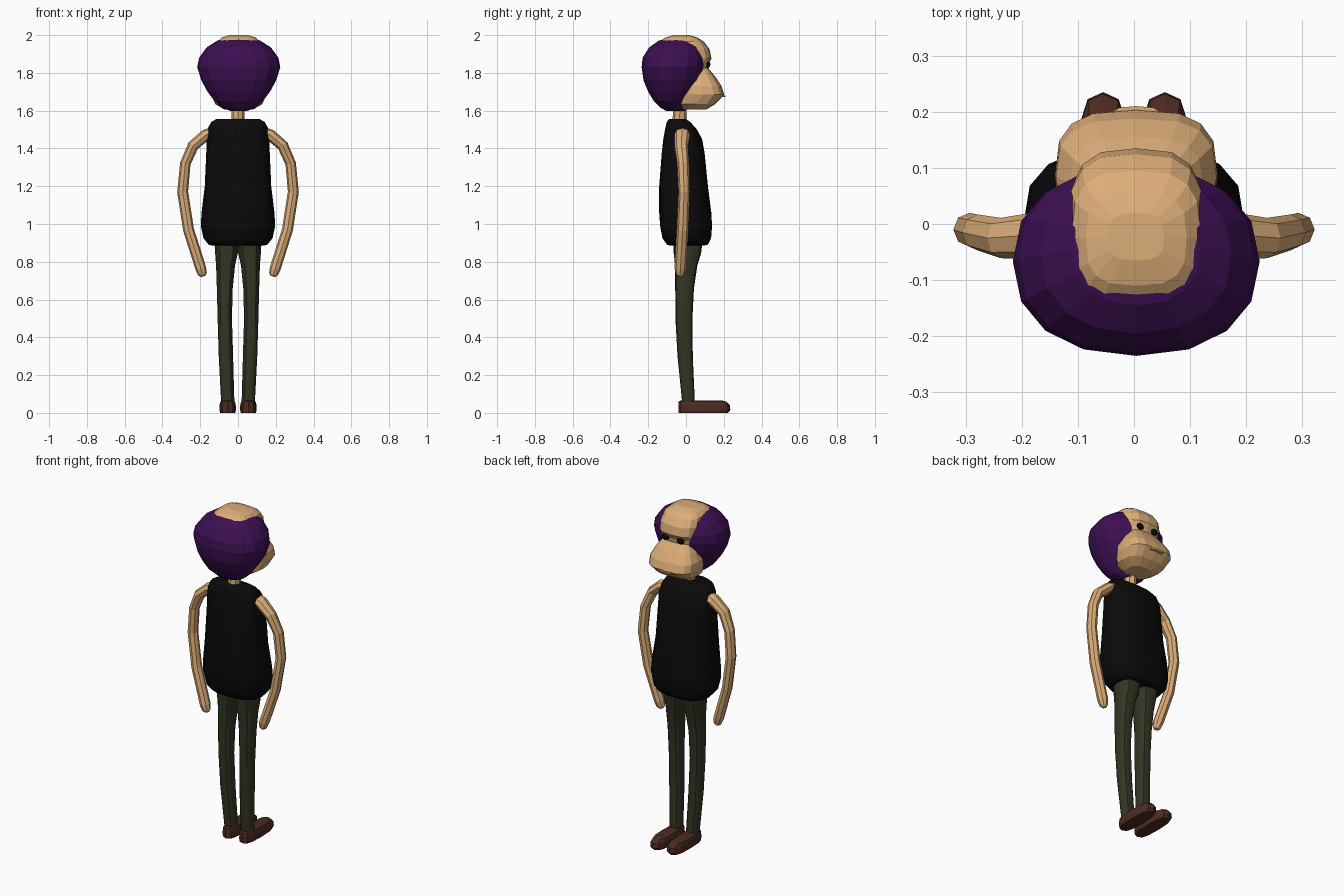
import bpy, bmesh, math
from mathutils import Vector


def material(name, rgb):
    m = bpy.data.materials.new(name)
    m.diffuse_color = (*rgb, 1)
    return m


SKIN = material("skin", (0.72, 0.42, 0.19))
HAIR = material("purple hair", (0.046, 0.005, 0.085))
BLACK = material("black", (0.003, 0.003, 0.003))
OLIVE = material("olive trousers", (0.034, 0.036, 0.017))
BROWN = material("brown leather", (0.075, 0.024, 0.016))


def skin_rings(name, rings, mat, smooth=None):
    """Join closed rings of points into a capped body."""
    bm = bmesh.new()
    loops = [[bm.verts.new(p) for p in ring] for ring in rings]
    n = len(loops[0])
    for a, b in zip(loops, loops[1:]):
        for i in range(n):
            j = (i + 1) % n
            bm.faces.new((a[i], a[j], b[j], b[i]))
    bm.faces.new(loops[0])
    bm.faces.new(loops[-1])
    bmesh.ops.recalc_face_normals(bm, faces=bm.faces)
    me = bpy.data.meshes.new(name)
    bm.to_mesh(me)
    bm.free()
    me.materials.append(mat)
    ob = bpy.data.objects.new(name, me)
    bpy.context.collection.objects.link(ob)
    if smooth:
        bpy.ops.object.select_all(action='DESELECT')
        ob.select_set(True)
        bpy.context.view_layer.objects.active = ob
        bpy.ops.object.shade_smooth_by_angle(angle=math.radians(smooth))
    return ob


def loft(name, levels, mat, n=16, e=2.0, smooth=None):
    """levels: (z, centre x, half width, back y, front y); e squares the section."""
    def power(v):
        return math.copysign(abs(v) ** (2 / e), v) if abs(v) > 1e-6 else 0.0
    rings = []
    for z, cx, w, y0, y1 in levels:
        ring = []
        for i in range(n):
            a = 2 * math.pi * i / n
            ring.append((cx + w * power(math.cos(a)),
                         (y0 + y1) / 2 + (y1 - y0) / 2 * power(math.sin(a)), z))
        rings.append(ring)
    return skin_rings(name, rings, mat, smooth)


# Head: hair mass, with the skull and muzzle pushing out through it
loft("hair", [(1.597, 0.004, 0.04, -0.10, 0.0), (1.615, 0.004, 0.085, -0.135, -0.005),
              (1.65, 0.004, 0.127, -0.17, 0.0), (1.70, 0.004, 0.165, -0.20, 0.045),
              (1.76, 0.004, 0.198, -0.225, 0.085), (1.83, 0.004, 0.22, -0.235, 0.102),
              (1.88, 0.004, 0.21, -0.23, 0.105), (1.935, 0.004, 0.17, -0.195, 0.085),
              (1.97, 0.004, 0.115, -0.145, 0.05), (1.98, 0.004, 0.08, -0.11, 0.02)],
     HAIR, n=16, e=2.25)
loft("skull", [(1.70, 0.004, 0.10, -0.10, 0.10), (1.80, 0.004, 0.11, -0.12, 0.11),
               (1.845, 0.004, 0.115, -0.13, 0.117), (1.875, 0.004, 0.12, -0.14, 0.135),
               (1.925, 0.004, 0.122, -0.15, 0.125), (1.965, 0.004, 0.115, -0.14, 0.095),
               (1.987, 0.004, 0.09, -0.11, 0.06), (2.0, 0.004, 0.05, -0.065, 0.02)],
     SKIN, n=16, e=3.0)
loft("muzzle", [(1.605, 0.004, 0.075, -0.02, 0.105), (1.635, 0.004, 0.125, -0.04, 0.155),
                (1.685, 0.004, 0.145, -0.03, 0.203), (1.73, 0.004, 0.143, -0.02, 0.188),
                (1.78, 0.004, 0.118, -0.01, 0.155), (1.825, 0.004, 0.085, 0.0, 0.118)],
     SKIN, n=16, e=3.0)
loft("lip", [(1.672, 0.004, 0.045, 0.15, 0.208), (1.681, 0.004, 0.045, 0.15, 0.210)],
     SKIN, n=12, e=3.5)

# Eyes
for side, s in (("left", -1), ("right", 1)):
    bpy.ops.mesh.primitive_uv_sphere_add(segments=10, ring_count=6, radius=1,
                                         location=(0.004 + s * 0.05, 0.117, 1.845))
    eye = bpy.context.object
    eye.name = side + "_eye"
    eye.scale = (0.023, 0.012, 0.019)
    eye.data.materials.append(BLACK)

# Neck and sleeveless top
loft("neck", [(1.50, 0, 0.036, -0.075, 0.0), (1.64, 0, 0.034, -0.065, 0.005)], SKIN, n=8)
loft("top", [(0.885, 0, 0.13, -0.08, 0.09), (0.89, 0, 0.155, -0.10, 0.115),
             (0.925, 0, 0.183, -0.125, 0.133), (0.99, 0, 0.197, -0.137, 0.138),
             (1.06, 0, 0.193, -0.142, 0.134), (1.20, 0, 0.176, -0.142, 0.116),
             (1.38, 0, 0.168, -0.128, 0.098), (1.45, 0, 0.167, -0.12, 0.085),
             (1.505, 0, 0.16, -0.11, 0.055), (1.54, 0, 0.142, -0.102, 0.022),
             (1.555, 0, 0.115, -0.09, 0.0)],
     BLACK, n=16, e=2.7, smooth=50)

# Arms: bent six-sided tubes; (x, y, z, radius across, radius in y)
ARM = [(0.13, -0.02, 1.485, 0.03, 0.04), (0.17, -0.02, 1.472, 0.031, 0.042),
       (0.237, -0.025, 1.415, 0.03, 0.036), (0.279, -0.015, 1.32, 0.028, 0.032),
       (0.293, -0.01, 1.17, 0.029, 0.030), (0.262, -0.018, 0.97, 0.029, 0.031),
       (0.197, -0.03, 0.765, 0.029, 0.031), (0.188, -0.031, 0.735, 0.024, 0.024),
       (0.184, -0.031, 0.722, 0.012, 0.012)]
for side, s in (("left", -1), ("right", 1)):
    rings = []
    for k, (x, y, z, rx, ry) in enumerate(ARM):
        a, b = ARM[max(k - 1, 0)], ARM[min(k + 1, len(ARM) - 1)]
        t = Vector((b[0] - a[0], 0, b[2] - a[2])).normalized()
        ring = []
        for i in range(8):
            c, d = math.cos(math.pi * i / 4) * rx, math.sin(math.pi * i / 4) * ry
            ring.append((s * (x - t.z * c), y + d, z + t.x * c))
        rings.append(ring)
    skin_rings(side + "_arm", rings, SKIN)

    # Trouser leg
    loft(side + "_trouser_leg",
         [(z, s * cx, w, y0, y1) for z, cx, w, y0, y1 in (
             (0.05, 0.054, 0.035, -0.02, 0.047), (0.30, 0.064, 0.038, -0.045, 0.036),
             (0.50, 0.070, 0.038, -0.056, 0.034), (0.66, 0.070, 0.042, -0.057, 0.042),
             (0.78, 0.066, 0.050, -0.058, 0.06), (0.845, 0.061, 0.060, -0.065, 0.08),
             (0.93, 0.062, 0.064, -0.07, 0.09))],
         OLIVE, n=12, e=2.6, smooth=35)

    # Shoe
    loft(side + "_shoe",
         [(z, s * 0.055, w, y0, y1) for z, w, y0, y1 in (
             (0.0, 0.040, -0.04, 0.222), (0.015, 0.044, -0.04, 0.235),
             (0.042, 0.043, -0.04, 0.232), (0.06, 0.038, -0.038, 0.212),
             (0.066, 0.028, -0.03, 0.19))],
         BROWN, n=12, e=3.0)
